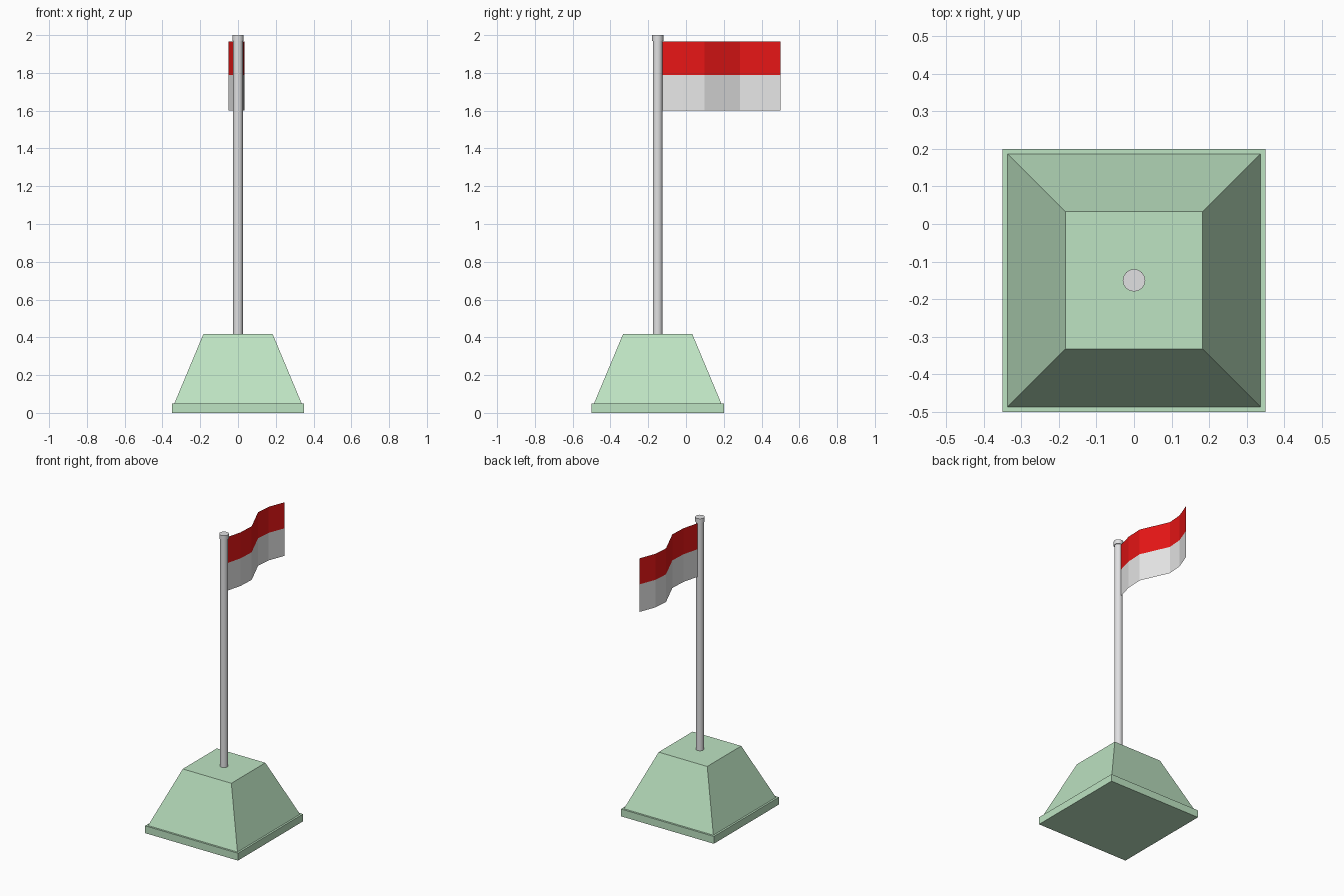
import bpy, bmesh, math

if "Cube" in bpy.data.objects:
    bpy.data.objects.remove(bpy.data.objects["Cube"])

CY = -0.15  # pole and base centre line


def material(name, rgb):
    m = bpy.data.materials.new(name)
    m.diffuse_color = (*rgb, 1)
    m.use_nodes = True
    m.node_tree.nodes["Principled BSDF"].inputs["Base Color"].default_value = m.diffuse_color
    return m


green = material("pale green", (0.51, 0.77, 0.54))
grey = material("light grey", (0.75, 0.75, 0.76))
red = material("red", (0.8, 0.008, 0.008))
white = material("white", (0.8, 0.8, 0.8))


def tapered(name, sides, r1, r2, z0, z1, mat, turn=0.0):
    """Upright prism or frustum; r1/r2 are corner radii."""
    bpy.ops.mesh.primitive_cone_add(vertices=sides, radius1=r1, radius2=r2, depth=z1 - z0,
                                    location=(0, CY, (z0 + z1) / 2), rotation=(0, 0, turn))
    ob = bpy.context.object
    ob.name = name
    ob.data.materials.append(mat)
    return ob


# Stepped base: square plinth and sloped block
D = math.sqrt(2)
tapered("plinth", 4, 0.35 * D, 0.35 * D, 0, 0.05, green, math.pi / 4)
tapered("sloped_base", 4, 0.337 * D, 0.183 * D, 0.05, 0.418, green, math.pi / 4)

# Pole with a slightly wider cap
for name, r, z0, z1 in (("pole", 0.026, 0.40, 1.975), ("pole_cap", 0.03, 1.97, 2.0)):
    tapered(name, 16, r, r, z0, z1, grey)
    bpy.ops.object.shade_smooth_by_angle(angle=math.radians(30))

# Waving cloth: one zero-thickness sheet, red above white
wave = [(0.0, -0.13), (0.03, -0.015), (0.035, 0.097), (-0.05, 0.287), (-0.042, 0.39), (0.0, 0.5)]
levels = [1.6, 1.788, 1.965]
bm = bmesh.new()
rows = [[bm.verts.new((x, y, z)) for x, y in wave] for z in levels]
for band in range(2):
    for i in range(len(wave) - 1):
        f = bm.faces.new((rows[band][i], rows[band][i + 1], rows[band + 1][i + 1], rows[band + 1][i]))
        f.material_index = band
mesh = bpy.data.meshes.new("flag")
bm.to_mesh(mesh)
bm.free()
mesh.materials.append(white)
mesh.materials.append(red)
bpy.context.collection.objects.link(bpy.data.objects.new("flag", mesh))
